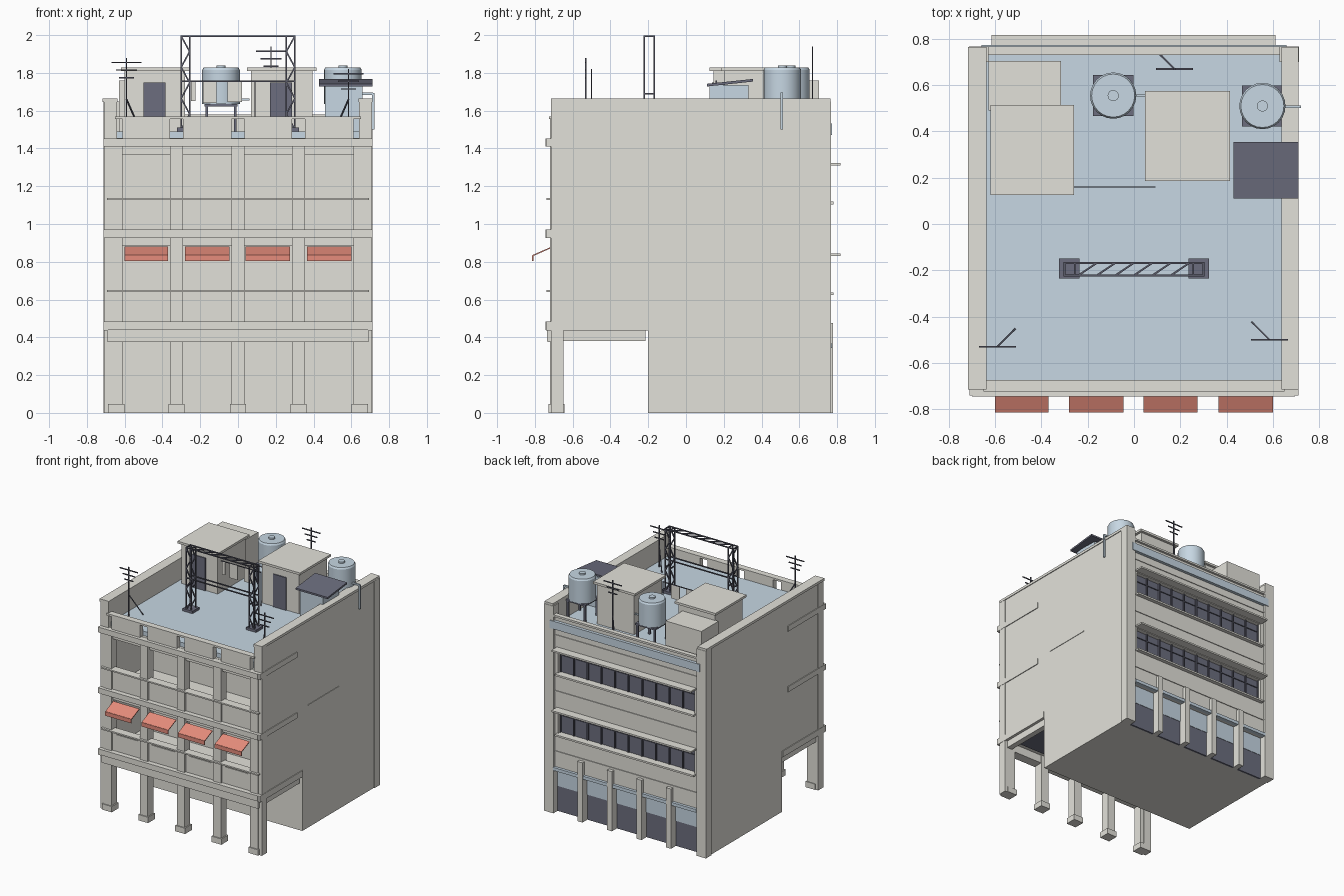
import bpy, bmesh, math
from mathutils import Vector, Matrix


def material(name, rgb):
    m = bpy.data.materials.new(name)
    m.diffuse_color = (*rgb, 1)
    return m


WALL = material("warm_concrete", (0.765, 0.755, 0.70))
BLUE = material("pale_blue", (0.57, 0.68, 0.77))
DARK = material("slate_glass", (0.15, 0.155, 0.21))
STEEL = material("dark_steel", (0.10, 0.103, 0.14))
RED = material("awning_red", (0.79, 0.265, 0.20))


def finish(name, bm, mat):
    bmesh.ops.recalc_face_normals(bm, faces=bm.faces)
    me = bpy.data.meshes.new(name)
    bm.to_mesh(me)
    bm.free()
    me.materials.append(mat)
    ob = bpy.data.objects.new(name, me)
    bpy.context.collection.objects.link(ob)
    return ob


def boxes(name, mat, items):
    """Boxes given as (x0, x1, y0, y1, z0, z1)."""
    bm = bmesh.new()
    for x0, x1, y0, y1, z0, z1 in items:
        mtx = Matrix.Translation(((x0 + x1) / 2, (y0 + y1) / 2, (z0 + z1) / 2))
        mtx = mtx @ Matrix.Diagonal((x1 - x0, y1 - y0, z1 - z0, 1))
        bmesh.ops.create_cube(bm, size=1, matrix=mtx)
    return finish(name, bm, mat)


def bars(name, mat, items, w=0.008):
    """Square bars between point pairs."""
    bm = bmesh.new()
    for a, b in items:
        a, b = Vector(a), Vector(b)
        d = b - a
        mtx = Matrix.Translation((a + b) / 2) @ d.to_track_quat('Z', 'Y').to_matrix().to_4x4()
        bmesh.ops.create_cube(bm, size=1, matrix=mtx @ Matrix.Diagonal((w, w, d.length, 1)))
    return finish(name, bm, mat)


def cylinder(name, mat, x, y, z0, z1, r, r2=None, n=24):
    bm = bmesh.new()
    bmesh.ops.create_cone(bm, cap_ends=True, segments=n, radius1=r, radius2=r if r2 is None else r2,
                          depth=z1 - z0, matrix=Matrix.Translation((x, y, (z0 + z1) / 2)))
    ob = finish(name, bm, mat)
    for p in ob.data.polygons:
        p.use_smooth = True
    ob.data.set_sharp_from_angle(angle=math.radians(30))
    return ob


def sheet(name, mat, x0, x1, a, b, t):
    """Sloped plate across x from (y, z) a to (y, z) b."""
    bm = bmesh.new()
    pts = [(a[0], a[1]), (b[0], b[1]), (b[0], b[1] - t), (a[0], a[1] - t)]
    f = bm.faces.new([bm.verts.new((x0, y, z)) for y, z in pts])
    r = bmesh.ops.extrude_face_region(bm, geom=[f])
    bmesh.ops.translate(bm, vec=(x1 - x0, 0, 0), verts=[v for v in r["geom"] if isinstance(v, bmesh.types.BMVert)])
    return finish(name, bm, mat)


# Main mass, with open porch below and balconies in front
boxes("core", WALL, [(-0.70, 0.70, -0.2, 0.70, 0, 0.46), (-0.70, 0.70, -0.27, 0.70, 0.44, 1.455)])
boxes("side_walls", WALL, [b for a, c in ((-0.706, -0.64), (0.64, 0.706)) for b in (
    (a, c, -0.70, 0.76, 0.435, 1.65), (a, c, -0.2, 0.76, 0, 0.435))])
boxes("front_corner_pillars", WALL, [(a, c, -0.714, -0.648, 0, 1.65) for a, c in ((-0.71, -0.64), (0.64, 0.71))])
boxes("side_coping", WALL, [(a, c, -0.716, 0.765, 1.645, 1.665) for a, c in ((-0.717, -0.637), (0.637, 0.712))])
boxes("corner_pillars", WALL, [(a, c, 0.70, 0.768, 0, 1.648) for a, c in ((-0.713, -0.63), (0.63, 0.713))])
boxes("roof_deck", BLUE, [(-0.64, 0.64, -0.68, 0.735, 1.452, 1.49)])
boxes("side_seam", WALL, [(0.70, 0.71, -0.13, 0.26, 0.972, 0.978)])

# Front floors, bands and rails
boxes("floor_slabs", WALL, [(-0.69, 0.69, -0.70, -0.25, z0, z1) for z0, z1 in ((0.44, 0.484), (0.93, 0.97), (1.41, 1.455))])
boxes("front_bands", WALL, [(-0.7, 0.695, -0.745, -0.66, z0, z1)
                            for z0, z1 in ((0.44, 0.484), (0.927, 0.97), (1.41, 1.453))])
boxes("side_bands", WALL, [(s * 0.70 - 0.012, s * 0.70 + 0.012, -0.742, y1, z0, z1) for s in (-1, 1)
                           for y1, z0, z1 in ((-0.2, 0.435, 0.484), (-0.27, 0.927, 0.97), (-0.27, 1.41, 1.453))])
boxes("porch_beams", WALL, [(-0.69, 0.69, -0.732, -0.655, 0.375, 0.44)] +
      [(a, c, -0.735, -0.215, 0.38, 0.44) for a, c in ((-0.69, -0.645), (0.645, 0.69))])
boxes("porch_ceiling", DARK, [(-0.6, 0.6, -0.62, -0.24, 0.434, 0.442)])
COLS = [-0.645, -0.325, 0, 0.32, 0.645]
boxes("front_columns", WALL, [(x - 0.034, x + 0.034, -0.72, -0.65, 0, 1.42) for x in COLS])
boxes("column_bases", WALL, [(x - 0.043, x + 0.043, -0.728, -0.642, 0, 0.046) for x in COLS])
BAYS = [(a + 0.034, b - 0.034) for a, b in zip(COLS, COLS[1:])]
boxes("balcony_panels", WALL, [(a, b, -0.705, -0.675, z, z + 0.16) for a, b in BAYS for z in (0.483, 0.97)])
boxes("bay_headers", WALL, [(a, b, -0.70, -0.66, z, z + 0.045) for a, b in BAYS for z in (0.885, 1.368)])
boxes("balcony_rails", WALL, [(-0.693, 0.693, -0.738, -0.67, z, z + 0.011) for z in (0.64, 1.126)])
boxes("balcony_panel_trim", WALL, [(a + 0.03, b - 0.03, -0.71, -0.70, 0.613, 0.619) for a, b in BAYS])

# Roof parapet with gaps in line with the columns
boxes("front_parapet", WALL, [(a, b, -0.72, -0.68, 1.453, 1.56) for a, b in BAYS] +
      [(-0.65, 0.65, -0.725, -0.675, 1.555, 1.57)])

# Awnings
for x0, x1 in ((-0.6, -0.37), (-0.28, -0.045), (0.04, 0.275), (0.365, 0.6)):
    sheet("awning", RED, x0, x1, (-0.812, 0.836), (-0.712, 0.88), 0.007)
    boxes("awning_valance", RED, [(x0, x1, -0.814, -0.808, 0.803, 0.834)])

# Back wall: strips between window rows
boxes("back_wall", WALL, [(-0.64, 0.64, y, 0.75, z0, z1) for y, z0, z1 in
                          ((0.69, 0.345, 0.635), (0.69, 0.825, 1.115), (0.69, 1.305, 1.452), (0.735, 1.45, 1.575))] +
      [(s * 0.62 - 0.02, s * 0.62 + 0.02, 0.69, 0.75, 0.345, 1.45) for s in (-1, 1)])
boxes("back_parapet_cap", WALL, [(-0.64, 0.64, 0.73, 0.768, 1.565, 1.58)])
boxes("back_blue_band", BLUE, [(-0.66, 0.66, 0.745, 0.774, 1.47, 1.532)])
boxes("back_floor_lines", WALL, [(-0.63, 0.63, 0.745, 0.756, z, z + 0.01) for z in (0.485, 0.965, 1.41)])
for z in (0.63, 1.11):
    boxes("window_glass", DARK, [(-0.61, 0.61, 0.70, 0.715, z, z + 0.2)])
    boxes("window_frame", STEEL, [(-0.6 + i * 0.12 - 0.005, -0.6 + i * 0.12 + 0.005, 0.71, 0.728, z, z + 0.2)
                                  for i in range(11)] + [(-0.6, 0.6, 0.71, 0.722, z + 0.136, z + 0.143)])
    boxes("window_sill", WALL, [(-0.61, 0.61, 0.72, 0.78, z - 0.006, z + 0.008)])
    boxes("window_shade", WALL, [(-0.615, 0.612, 0.72, 0.818, z + 0.2, z + 0.213)])

# Back shopfront
boxes("shop_glass", DARK, [(-0.63, 0.63, 0.70, 0.715, 0, 0.2)])
boxes("shop_transom", BLUE, [(-0.63, 0.63, 0.70, 0.718, 0.2, 0.345)])
boxes("shop_lintel", BLUE, [(-0.63, 0.63, 0.74, 0.772, 0.343, 0.368)])
boxes("shop_pilasters", WALL, [(x - 0.022, x + 0.022, 0.70, 0.777, 0, 0.475) for x in (-0.39, -0.13, 0.13, 0.39)])

# Rooftop sheds
for x0, x1, y0, y1, d0, d1 in ((-0.62, -0.26, 0.125, 0.515, -0.5, -0.385), (0.048, 0.415, 0.185, 0.575, 0.17, 0.285)):
    boxes("shed", WALL, [(x0 + 0.02, x1 - 0.02, y0 + 0.02, y1 - 0.02, 1.485, 1.815)])
    boxes("shed_roof", WALL, [(x0, x1, y0, y1, 1.81, 1.828)])
    boxes("shed_door", DARK, [(d0, d1, y0 + 0.012, y0 + 0.021, 1.49, 1.75)])
boxes("low_shed", WALL, [(-0.63, -0.315, 0.49, 0.705, 1.485, 1.76)])
boxes("blue_hut", BLUE, [(0.46, 0.66, 0.125, 0.33, 1.485, 1.735)])
sheet("hut_canopy", DARK, 0.43, 0.712, (0.11, 1.742), (0.355, 1.768), 0.014)

# Water tanks on stands
for x, y in ((-0.09, 0.555), (0.555, 0.51)):
    cylinder("tank", BLUE, x, y, 1.635, 1.815, 0.1)
    cylinder("tank_lid", BLUE, x, y, 1.815, 1.828, 0.1, 0.093)
    cylinder("tank_hatch", BLUE, x, y, 1.826, 1.84, 0.024, n=16)
    boxes("tank_stand", DARK, [(x - 0.088, x + 0.088, y - 0.088, y + 0.088, 1.622, 1.636)] +
          [(x + i * 0.075 - 0.007, x + i * 0.075 + 0.007, y + j * 0.075 - 0.007, y + j * 0.075 + 0.007, 1.485, 1.63)
           for i in (-1, 1) for j in (-1, 1)])
bars("tank_pipe", BLUE, [((0.64, 0.507, 1.69), (0.716, 0.507, 1.69)), ((0.716, 0.507, 1.694), (0.716, 0.507, 1.5))], 0.012)
bars("tank_link_pipe", BLUE, [((0, 0.555, 1.66), (0.06, 0.555, 1.66))], 0.01)

# Lattice sign frame
YF, YB, TOP = -0.222, -0.168, 1.995
lattice = []
for s in (-1, 1):
    xi, xo = s * 0.256, s * 0.301
    lattice += [((x, y, 1.49), (x, y, TOP)) for x in (xi, xo) for y in (YF, YB)]
    for i in range(6):
        z0, z1 = 1.5 + i * 0.0825, 1.5 + (i + 1) * 0.0825
        a, b = (xi, xo) if i % 2 else (xo, xi)
        lattice += [((a, y, z0), (b, y, z1)) for y in (YF, YB)]
    lattice += [((x, YF, z), (x, YB, z)) for x in (xi, xo) for z in (1.69, TOP)]
for z in (1.755, TOP):
    lattice += [((-0.305, y, z), (0.305, y, z)) for y in (YF, YB)]
lattice += [((-0.24 + i * 0.08, YF, TOP), (-0.16 + i * 0.08, YB, TOP)) for i in range(6)]
bars("sign_frame", STEEL, lattice, 0.008)
boxes("sign_feet", DARK, [(s * 0.28 - 0.044, s * 0.28 + 0.044, -0.235, -0.15, 1.488, 1.51) for s in (-1, 1)])

# Aerials with a stay
for x, y, top, bx, by in ((-0.59, -0.53, 1.88, -0.515, -0.455), (0.585, -0.5, 1.82, 0.51, -0.425),
                          (0.175, 0.67, 1.94, 0.115, 0.73)):
    bars("aerial", STEEL, [((x, y, 1.49), (x, y, top)), ((x, y, 1.66), (bx, by, 1.49))] +
         [((x - w, y, top - d), (x + w, y, top - d)) for w, d in ((0.08, 0.025), (0.055, 0.065), (0.04, 0.105))], 0.007)

# Washing line with hung sheets between the sheds
bars("washing_line", STEEL, [((-0.26, 0.16, 1.755), (0.09, 0.16, 1.755)), ((0.09, 0.16, 1.49), (0.09, 0.16, 1.76))], 0.006)
boxes("hung_laundry", WALL, [(x0, x1, 0.157, 0.163, z, 1.754) for x0, x1, z in
                             ((-0.25, -0.225, 1.65), (-0.185, -0.115, 1.64), (-0.055, 0.02, 1.645))])
